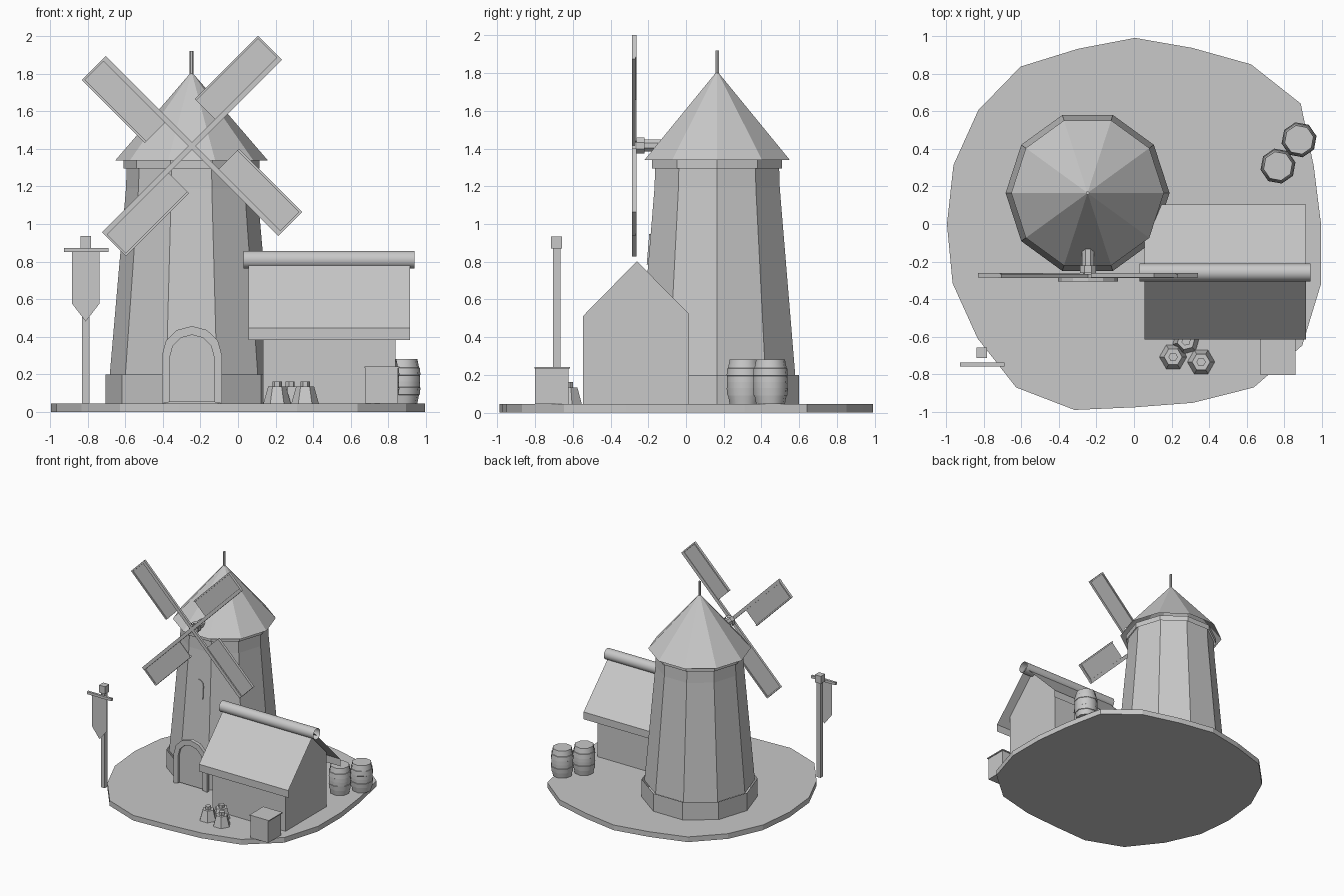
import bpy, bmesh, math
from mathutils import Matrix, Vector

if "Cube" in bpy.data.objects:
    bpy.data.objects.remove(bpy.data.objects["Cube"])

stone = bpy.data.materials.new("plain_grey")
stone.diffuse_color = (0.58, 0.58, 0.58, 1)
stone.use_nodes = True
stone.node_tree.nodes["Principled BSDF"].inputs["Base Color"].default_value = stone.diffuse_color
GROUND = 0.045


def finish(name, bm, recalc=True):
    if recalc:
        bmesh.ops.recalc_face_normals(bm, faces=bm.faces)
    me = bpy.data.meshes.new(name)
    bm.to_mesh(me)
    bm.free()
    me.materials.append(stone)
    ob = bpy.data.objects.new(name, me)
    bpy.context.collection.objects.link(ob)
    return ob


def box(name, lo, hi):
    bm = bmesh.new()
    lo, hi = Vector(lo), Vector(hi)
    size = hi - lo
    bmesh.ops.create_cube(bm, size=1, matrix=Matrix.Translation((lo + hi) / 2)
                          @ Matrix.Diagonal((*size, 1)))
    return finish(name, bm)


def lathe(name, profile, sides, centre, turn=0.0, caps=True):
    """Faceted body from (radius, height) pairs; normals face outward."""
    bm = bmesh.new()
    rings = []
    for r, z in profile:
        if r == 0:
            rings.append([bm.verts.new((centre[0], centre[1], z))] * sides)
            continue
        angles = [turn + 2 * math.pi * i / sides for i in range(sides)]
        rings.append([bm.verts.new((centre[0] + r * math.cos(a),
                                    centre[1] + r * math.sin(a), z)) for a in angles])
    for a, b in zip(rings, rings[1:]):
        for i in range(sides):
            j = (i + 1) % sides
            bm.faces.new(list(dict.fromkeys((a[i], a[j], b[j], b[i]))))
    if caps:
        for ring in (rings[0][::-1], rings[-1]):
            bm.faces.new(ring)
    return finish(name, bm, recalc=False)


def extrude(name, pts, axis, a, b, caps=True, closed=True):
    """Sweep a 2D profile along x, y or z; open sheets skip caps."""
    place = {'x': lambda p, t: (t, p[0], p[1]),
             'y': lambda p, t: (p[0], t, p[1]),
             'z': lambda p, t: (p[0], p[1], t)}[axis]
    bm = bmesh.new()
    A = [bm.verts.new(place(p, a)) for p in pts]
    B = [bm.verts.new(place(p, b)) for p in pts]
    n = len(pts)
    for i in range(n if closed else n - 1):
        j = (i + 1) % n
        bm.faces.new((A[i], A[j], B[j], B[i]))
    if caps:
        bm.faces.new(A)
        bm.faces.new(B)
    return finish(name, bm)


def ngon(cx, cy, r, sides, turn=0.0):
    return [(cx + r * math.cos(turn + 2 * math.pi * i / sides),
             cy + r * math.sin(turn + 2 * math.pi * i / sides)) for i in range(sides)]


def arch(cx, half, bottom, spring, rise, seg=6):
    return ([(cx + half, bottom)]
            + [(cx + half * math.cos(math.pi * i / seg),
                spring + rise * math.sin(math.pi * i / seg)) for i in range(seg + 1)]
            + [(cx - half, bottom)])


# Irregular round ground slab, one radius per 18 degrees
radii = [0.99, 1.0, 1.09, 1.05, 0.985, 0.99, 0.98, 1.035, 1.03, 1.015,
         1.0, 1.02, 1.035, 1.075, 1.04, 0.975, 1.0, 1.075, 1.10, 1.04]
slab = [(r * math.cos(i * math.pi / 10), r * math.sin(i * math.pi / 10))
        for i, r in enumerate(radii)]
extrude("ground_slab", slab, 'z', 0, GROUND)

# Ten-sided tower built from open shells
T = (-0.252, 0.165)
lathe("tower_footing", [(0.457, GROUND), (0.457, 0.2)], 10, T, caps=False)
lathe("tower_wall", [(0.436, 0.19), (0.349, 1.19), (0.345, 1.31)], 10, T, caps=False)
lathe("tower_collar", [(0.362, 1.295), (0.362, 1.34)], 10, T, caps=False)
lathe("tower_roof", [(0.406, 1.338), (0, 1.81)], 10, T, caps=False)
lathe("roof_finial", [(0.01, 1.78), (0.01, 1.92)], 6, T)

# Door with raised arched surround
outer = arch(-0.25, 0.16, GROUND, 0.30, 0.157)
inner = arch(-0.25, 0.117, GROUND + 0.008, 0.295, 0.115)
extrude("door_surround", outer + inner[::-1], 'y', -0.307, -0.275)
extrude("door_leaf", inner, 'y', -0.288, -0.279)

# Window plate leaning with the tower wall
win = extrude("window", arch(0, 0.052, -0.08, 0.03, 0.052), 'y', -0.006, 0.003)
win.location = (-0.252, T[1] - 0.3605, 0.865)
win.rotation_euler = (-0.083, 0, 0)

# Hollow sail axle and hub
H = Vector((-0.25, 0, 1.415))
extrude("sail_axle", ngon(H.x, H.z, 0.034, 8, math.pi / 8), 'y', -0.25, -0.06, caps=False)
extrude("sail_hub", ngon(H.x, H.z, 0.046, 8, math.pi / 8), 'y', -0.262, -0.22, caps=False)

# Four sails: spar, canvas and edge rails, drawn pointing along +x
for k in range(4):
    parts = [
        box("sail_spar", (0, -0.287, -0.014), (0.663, -0.267, 0.014)),
        box("sail_canvas", (0.188, -0.277, 0.01), (0.655, -0.271, 0.158)),
        box("sail_side_rail", (0.188, -0.285, 0.154), (0.663, -0.262, 0.166)),
        box("sail_tip_rail", (0.651, -0.285, 0.0), (0.663, -0.262, 0.166)),
    ]
    for p in parts:
        p.rotation_euler = (0, -math.radians(45 + 90 * k), 0)
        p.location = H

# Cottage: gabled walls, thin folded roof, hollow ridge tube
R = -0.26
walls = extrude("cottage_walls", [(0.017, GROUND), (0.017, 0.522), (R, 0.803),
                                  (-0.545, 0.513), (-0.545, GROUND)],
                'x', 0.129, 0.834, closed=False)
extrude("cottage_roof", [(-0.615, 0.384), (-0.615, 0.447), (R, 0.812),
                         (0.103, 0.447), (0.103, 0.384)], 'x', 0.05, 0.91,
        caps=False, closed=False)
ridge = extrude("ridge_tube", ngon(R + 0.002, 0.81, 0.047, 24), 'x', 0.024, 0.935, caps=False)
for f in ridge.data.polygons:
    f.use_smooth = True

# Crate with a slight lid
box("crate", (0.674, -0.80, GROUND), (0.846, -0.622, 0.235))
box("crate_lid", (0.668, -0.804, 0.234), (0.854, -0.614, 0.243))

# Bulging barrels with raised hoops, smooth sides and flat ends
barrel = [(0.078, 0.045), (0.087, 0.09), (0.091, 0.092), (0.095, 0.13), (0.092, 0.132),
          (0.093, 0.163), (0.092, 0.195), (0.095, 0.197), (0.091, 0.235), (0.087, 0.237),
          (0.078, 0.282)]
for x, y in ((0.873, 0.448), (0.761, 0.308)):
    cask = lathe("barrel", barrel, 8, (x, y), math.radians(12))
    for f in cask.data.polygons:
        f.use_smooth = abs(f.normal.z) < 0.9
    bm = bmesh.new()
    bm.from_mesh(cask.data)
    for e in bm.edges:
        upright = abs(e.verts[0].co.z - e.verts[1].co.z) > 0.001
        e.smooth = upright
    bm.to_mesh(cask.data)
    bm.free()

# Tied sacks
for x, y, a in ((0.203, -0.707, 0.0), (0.352, -0.734, 0.0), (0.272, -0.622, 0.25)):
    lathe("sack", [(0.073, GROUND), (0.048, 0.135), (0.025, 0.135), (0.025, 0.162)],
          6, (x, y), a)

# Signpost with cap, crossbar and hanging pennant
P = (-0.815, -0.685)
box("sign_post", (P[0] - 0.019, P[1] - 0.019, GROUND), (P[0] + 0.019, P[1] + 0.019, 0.875))
box("sign_cap", (P[0] - 0.029, P[1] - 0.029, 0.87), (P[0] + 0.029, P[1] + 0.029, 0.935))
extrude("sign_bar", [(-0.757, 0.85), (-0.737, 0.85), (-0.737, 0.872), (-0.757, 0.872)],
        'x', -0.93, -0.694, caps=False)
bm = bmesh.new()
bm.faces.new([bm.verts.new((P[0] + x, -0.747, z)) for x, z in
              ((-0.072, 0.855), (-0.072, 0.575), (0, 0.482), (0.072, 0.575), (0.072, 0.855))])
finish("sign_pennant", bm, recalc=False)

# Centre everything
for ob in bpy.context.collection.objects:
    ob.location.x += 0.005
